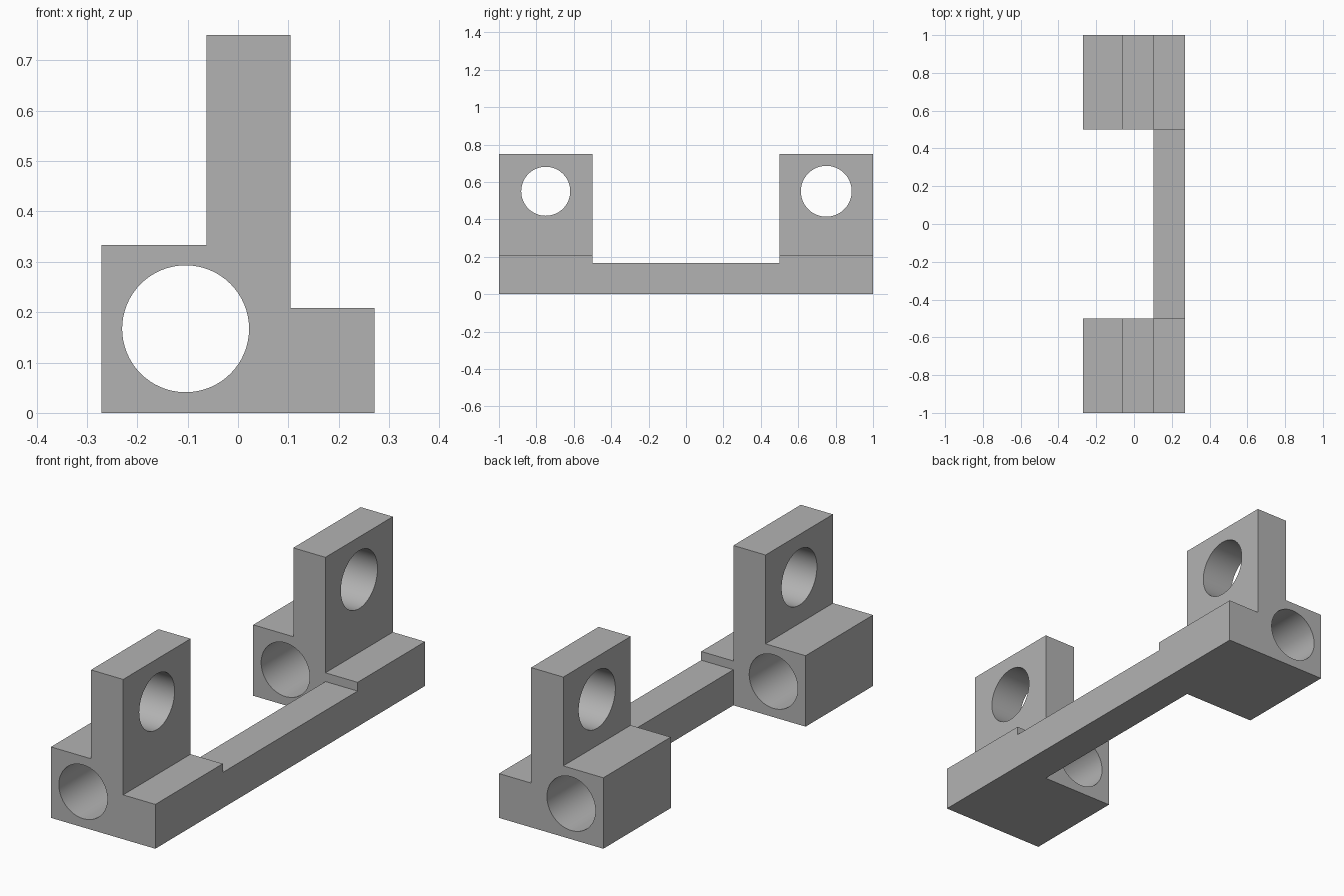
import bpy
import bmesh
import math
from mathutils import Matrix

default = bpy.data.objects.get("Cube")
if default:
    bpy.data.objects.remove(default, do_unlink=True)

# Single grey material
grey = bpy.data.materials.new("plain_grey")
grey.use_nodes = True
colour = (0.45, 0.45, 0.45, 1)
grey.diffuse_color = colour
grey.node_tree.nodes["Principled BSDF"].inputs["Base Color"].default_value = colour


def make_object(name, bm):
    bmesh.ops.recalc_face_normals(bm, faces=bm.faces)
    mesh = bpy.data.meshes.new(name)
    bm.to_mesh(mesh)
    bm.free()
    mesh.materials.append(grey)
    obj = bpy.data.objects.new(name, mesh)
    bpy.context.collection.objects.link(obj)
    return obj


def extrude_profile(name, points, y0, y1):
    """Solid from an (x, z) outline swept along y."""
    bm = bmesh.new()
    face = bm.faces.new([bm.verts.new((x, y0, z)) for x, z in points])
    swept = bmesh.ops.extrude_face_region(bm, geom=[face])["geom"]
    verts = [v for v in swept if isinstance(v, bmesh.types.BMVert)]
    bmesh.ops.translate(bm, verts=verts, vec=(0, y1 - y0, 0))
    return make_object(name, bm)


def cylinder(name, centre, radius, length, axis):
    bm = bmesh.new()
    turn = Matrix.Rotation(math.pi / 2, 4, "X" if axis == "Y" else "Y")
    bmesh.ops.create_cone(bm, cap_ends=True, segments=64, radius1=radius,
                          radius2=radius, depth=length,
                          matrix=Matrix.Translation(centre) @ turn)
    return make_object(name, bm)


def combine(target, tool, operation):
    mod = target.modifiers.new(operation.lower(), "BOOLEAN")
    mod.operation = operation
    mod.solver = "EXACT"
    mod.object = tool
    bpy.context.view_layer.objects.active = target
    bpy.ops.object.modifier_apply(modifier=mod.name)
    bpy.data.objects.remove(tool, do_unlink=True)


left, wall_in, wall_out, right = -0.271, -0.063, 0.104, 0.271
block = [(left, 0), (right, 0), (right, 0.208), (wall_out, 0.208),
         (wall_out, 0.75), (wall_in, 0.75), (wall_in, 0.333), (left, 0.333)]
rail = [(wall_out, 0), (right, 0), (right, 0.167), (wall_out, 0.167)]

# Connecting rail, joined by the two end blocks
bracket = extrude_profile("bracket", rail, -0.6, 0.6)
for side, cross_radius in ((-1, 0.131), (1, 0.136)):
    end = extrude_profile("end_block", block, side * 0.5, side)
    # Lengthwise bore through the foot, crosswise bore through the wall
    combine(end, cylinder("foot_bore", (-0.104, side * 0.75, 0.167),
                          0.126, 0.7, "Y"), "DIFFERENCE")
    combine(end, cylinder("wall_bore", (0.02, side * 0.75, 0.55),
                          cross_radius, 0.4, "X"), "DIFFERENCE")
    combine(bracket, end, "UNION")

# Smooth bores, sharp block edges
bpy.ops.object.select_all(action="DESELECT")
bracket.select_set(True)
bpy.context.view_layer.objects.active = bracket
bpy.ops.object.shade_smooth_by_angle(angle=math.radians(30))
